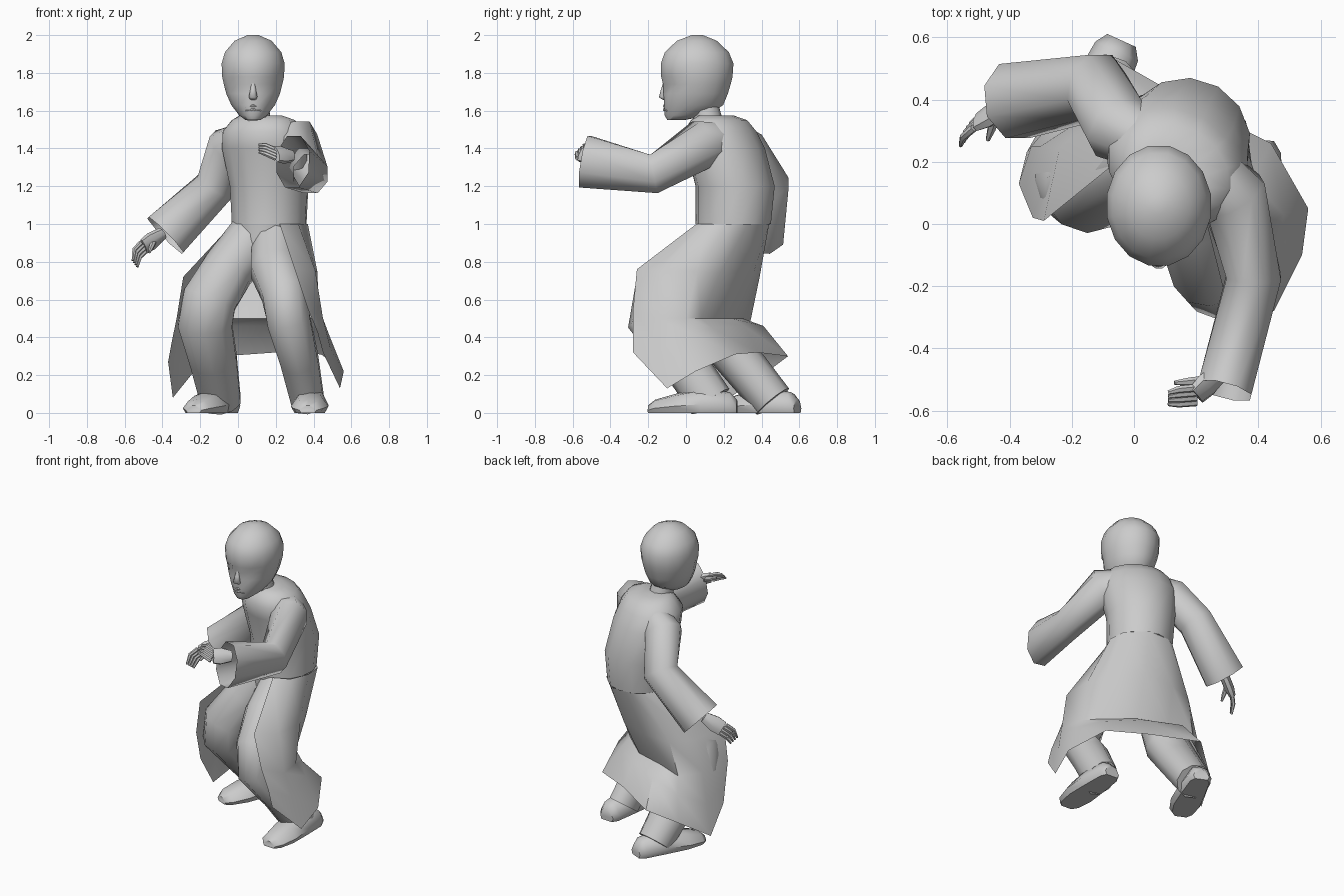
import bpy, bmesh
from math import sin, cos, pi, radians
from mathutils import Vector

cube = bpy.data.objects.get("Cube")
if cube:
    bpy.data.objects.remove(cube)

grey = bpy.data.materials.new("plain_grey")
grey.use_nodes = True
tone = (0.6, 0.6, 0.6, 1)
grey.diffuse_color = tone
grey.node_tree.nodes["Principled BSDF"].inputs["Base Color"].default_value = tone


def loft(name, rings, closed=True, cap_end=True, sharp=50):
    """Skin a list of equal point rows into one mesh object."""
    bm = bmesh.new()
    rows = [[bm.verts.new(p) for p in ring] for ring in rings]
    count = len(rows[0])
    for low, high in zip(rows, rows[1:]):
        for i in range(count if closed else count - 1):
            j = (i + 1) % count
            bm.faces.new((low[i], low[j], high[j], high[i]))
    if closed:
        bm.faces.new(rows[0][::-1])
    if closed and cap_end:
        bm.faces.new(rows[-1])
    bmesh.ops.recalc_face_normals(bm, faces=bm.faces)
    mesh = bpy.data.meshes.new(name)
    bm.to_mesh(mesh)
    bm.free()
    mesh.materials.append(grey)
    mesh.shade_smooth()
    mesh.set_sharp_from_angle(angle=radians(sharp))
    obj = bpy.data.objects.new(name, mesh)
    bpy.context.scene.collection.objects.link(obj)
    return obj


def oval(centre, u, v, ru, rv, sides):
    steps = [2 * pi * (i + .5) / sides for i in range(sides)]
    return [centre + u * ru * cos(a) + v * rv * sin(a) for a in steps]


def tube(name, path, sizes, ref, sides=8, **options):
    """Oval tube along a path; sizes are (along ref, across ref)."""
    pts = [Vector(p) for p in path]
    rings = []
    for i, p in enumerate(pts):
        before = (p - pts[i - 1]).normalized() if i else Vector()
        after = (pts[i + 1] - p).normalized() if i + 1 < len(pts) else Vector()
        t = (before + after).normalized()
        u = Vector(ref)
        u = (u - t * u.dot(t)).normalized()
        rings.append(oval(p, u, t.cross(u), *sizes[i], sides))
    return loft(name, rings, **options)


X, Y, Z = Vector((1, 0, 0)), Vector((0, 1, 0)), Vector((0, 0, 1))

# Torso, turned towards the right hand
turn = radians(30)
side, back = Vector((cos(turn), -sin(turn), 0)), Vector((sin(turn), cos(turn), 0))


def body(name, sections):
    loft(name, [oval(Vector((x, y, z)), side, back, a, b, 14)
                for z, x, y, a, b in sections])


body("robe_torso", [(1, .165, .25, .2, .2), (1.2, .165, .26, .21, .21),
                    (1.4, .14, .21, .24, .2), (1.49, .13, .18, .225, .185),
                    (1.55, .135, .175, .18, .14), (1.575, .12, .16, .12, .08)])
body("hips", [(.8, .09, .16, .08, .07), (.88, .14, .21, .15, .14), (1, .165, .25, .195, .195)])

# Open skirt of the robe: each strip runs from waist to hem
strips = [
    [(.22, .055, 1), (.3, -.26, .76), (.37, -.28, .55), (.42, -.28, .43), (.45, -.28, .32)],
    [(.32, .1, 1), (.41, -.15, .75), (.45, -.15, .5), (.49, -.13, .34), (.54, -.1, .13)],
    [(.37, .22, 1), (.42, .06, .75), (.43, .0, .5), (.48, .03, .42), (.56, .05, .22)],
    [(.36, .33, 1), (.38, .18, .74), (.36, .08, .5), (.38, .14, .45), (.44, .26, .31)],
    [(.25, .44, 1), (.21, .36, .75), (.18, .24, .5), (.18, .31, .46), (.2, .38, .32)],
    [(.1, .44, 1), (.02, .39, .72), (-.02, .3, .5), (-.04, .41, .46), (-.08, .54, .3)],
    [(.04, .41, 1), (-.13, .36, .7), (-.18, .34, .48), (-.21, .39, .38), (-.24, .42, .21)],
    [(0, .36, 1), (-.24, .24, .7), (-.3, .25, .5), (-.33, .25, .3), (-.345, .23, .08)],
    [(-.03, .22, 1), (-.29, .01, .72), (-.325, .02, .5), (-.35, .08, .38), (-.37, .13, .27)],
]
loft("robe_skirt", strips, closed=False)

# Sleeves with wide open cuffs
tube("left_sleeve", [(.22, .19, 1.44), (.32, .09, 1.425), (.385, -.17, 1.265), (.29, -.535, 1.33)],
     [(.1, .1), (.135, .115), (.112, .095), (.15, .095)], Z, cap_end=False, sharp=60)
tube("right_sleeve", [(.06, .25, 1.45), (-.05, .31, 1.4), (-.12, .44, 1.2), (-.385, .395, .94)],
     [(.09, .1), (.115, .125), (.115, .115), (.13, .142)], Y, cap_end=False, sharp=60)

# Trouser legs
tube("left_leg", [(.2, .2, .93), (.2, .02, .76), (.245, -.155, .63), (.27, -.19, .48),
                  (.325, -.02, .28), (.37, .13, .06)],
     [(.13, .14), (.14, .14), (.125, .13), (.12, .12), (.105, .12), (.09, .12)],
     X, sides=10, sharp=80)
tube("right_leg", [(.09, .23, .94), (-.05, .17, .76), (-.15, .1, .6), (-.175, .12, .47),
                   (-.13, .28, .28), (-.09, .46, .06)],
     [(.14, .14), (.14, .13), (.15, .13), (.15, .13), (.13, .12), (.11, .11)],
     X, sides=10, sharp=80)


# Shoes: flat-soled sections from heel to toe
def shoe(name, heel, toe):
    a, b = Vector(heel), Vector(toe)
    across = (b - a).cross(Z).normalized()
    outline = [(-.8, 0), (-1, .35), (-.6, .9), (0, 1), (.6, .9), (1, .35), (.8, 0)]
    rings = []
    for t, width, height in [(0, .05, .07), (.08, .075, .11), (.4, .09, .13),
                             (.7, .1, .1), (.92, .08, .07), (1, .045, .04)]:
        rings.append([a.lerp(b, t) + across * width * s + Z * height * h
                      for s, h in outline])
    loft(name, rings)


shoe("left_shoe", (.4, .27, 0), (.37, -.2, 0))
shoe("right_shoe", (-.04, .59, 0), (-.235, .16, 0))


# Hands: flattened palm, four fingers in a row and a thumb
def hand(name, wrist, knuckle, tip, spread, thumb):
    w, k, e, s = map(Vector, (wrist, knuckle, tip, spread))
    tube(name + "_palm", [w, w.lerp(k, .6), k], [(.035, .032), (.053, .032), (.048, .022)], s)
    for i in range(4):
        shift = s * (i - 1.5) * .022
        bend = k.lerp(e, .5) + Vector((-.012, 0, .01)) + shift
        tube(f"{name}_finger_{i + 1}", [k + shift, bend, e + shift * .8],
             [(.013, .013), (.012, .012), (.007, .007)], s, sides=6)
    start = w.lerp(k, .4)
    tube(name + "_thumb", [start, start.lerp(Vector(thumb), .6), thumb],
         [(.018, .016), (.014, .014), (.007, .007)], s, sides=6)


hand("left_hand", (.28, -.47, 1.36), (.2, -.55, 1.37), (.11, -.56, 1.4),
     (0, -.7, -.7), (.13, -.51, 1.4))
hand("right_hand", (-.4, .38, .95), (-.5, .33, .88), (-.545, .27, .79),
     (.45, .65, -.6), (-.47, .27, .85))

# Neck
tube("neck", [(.11, .13, 1.5), (.09, .09, 1.65)], [(.075, .075), (.07, .075)], X, sides=10)

# Head: stacked ovals with eye sockets pressed into the front
head_rings = []
for z, front, rear, half, socket in [
        (1.55, -.1, -.01, .04, 0), (1.575, -.115, .12, .075, 0),
        (1.63, -.118, .2, .118, 0), (1.69, -.122, .225, .145, 0),
        (1.74, -.125, .24, .158, .02), (1.78, -.135, .25, .167, 0),
        (1.85, -.137, .255, .17, 0), (1.91, -.115, .23, .152, 0),
        (1.97, -.05, .165, .1, 0), (2, .03, .09, .03, 0)]:
    centre = Vector((.08, (front + rear) / 2, z))
    ring = oval(centre, X, Y, half, (rear - front) / 2, 16)
    for p in ring:
        if p.y < centre.y and .04 < abs(p.x - .08) < .1:
            p.y += socket
    head_rings.append(ring)
loft("head", head_rings)

# Nose and lips
tube("nose", [(.08, -.113, 1.75), (.08, -.12, 1.71), (.08, -.128, 1.675), (.08, -.11, 1.66)],
     [(.01, .008), (.016, .014), (.024, .018), (.018, .008)], X, sharp=80)
for name, z in (("upper_lip", 1.625), ("lower_lip", 1.605)):
    tube(name, [(.04, -.1, z - .006), (.08, -.113, z), (.12, -.1, z - .006)],
         [(.004, .004), (.009, .01), (.004, .004)], Z, sides=6)
